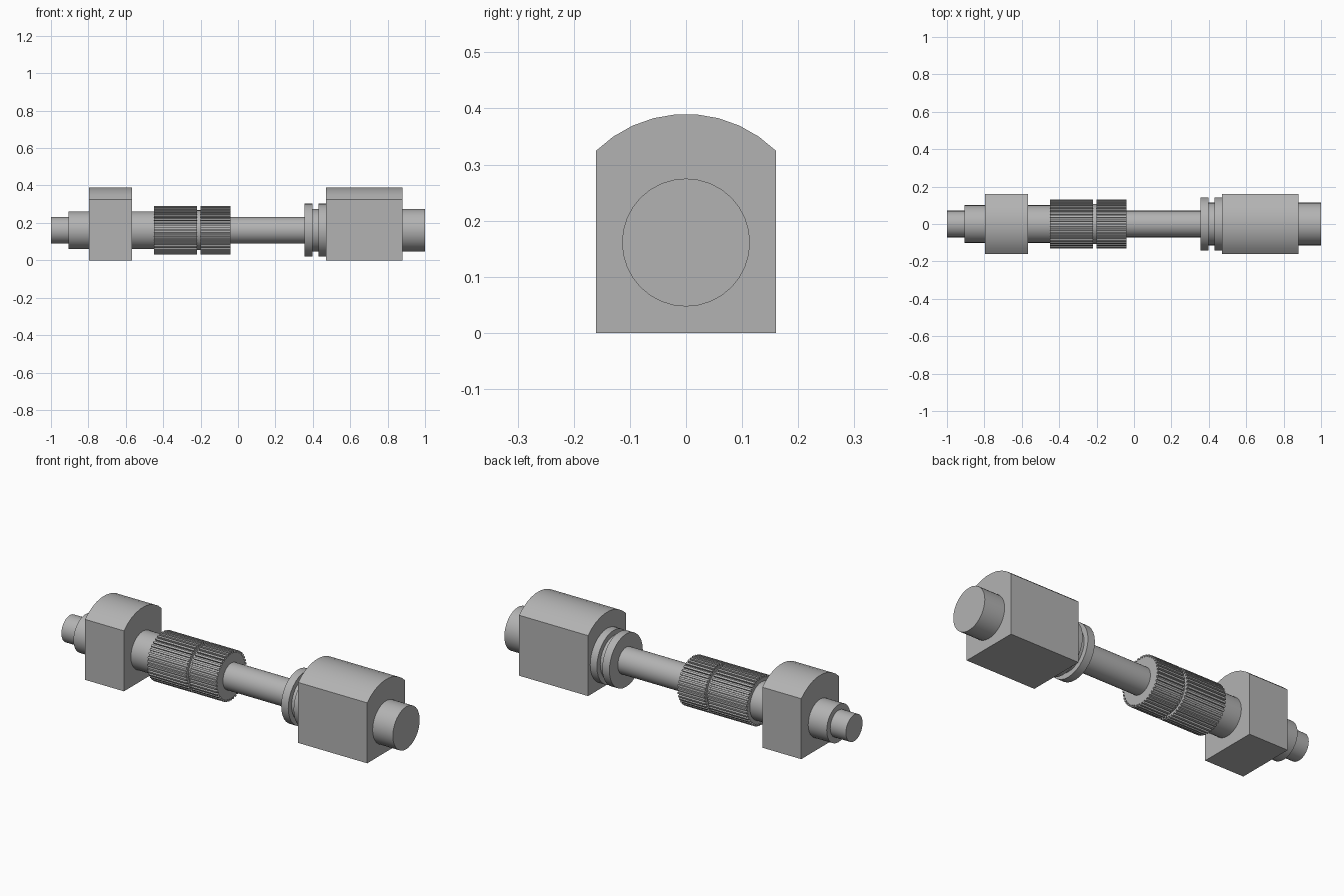
import bpy
import math

if "Cube" in bpy.data.objects:
    bpy.data.objects.remove(bpy.data.objects["Cube"], do_unlink=True)

AXIS = 0.161  # height of the shaft centre line

steel = bpy.data.materials.new("grey_steel")
steel.use_nodes = True
grey = (0.45, 0.45, 0.45, 1)
steel.diffuse_color = grey
steel.node_tree.nodes["Principled BSDF"].inputs["Base Color"].default_value = grey


def extrude_x(name, outline, x0, x1, smooth_angle=20):
    """Solid from a closed (y, z) outline swept from x0 to x1."""
    n = len(outline)
    verts = [(x, y, z) for x in (x0, x1) for y, z in outline]
    faces = [tuple(reversed(range(n))), tuple(range(n, 2 * n))]
    faces += [(i, (i + 1) % n, (i + 1) % n + n, i + n) for i in range(n)]
    mesh = bpy.data.meshes.new(name)
    mesh.from_pydata(verts, [], faces)
    mesh.materials.append(steel)
    obj = bpy.data.objects.new(name, mesh)
    bpy.context.collection.objects.link(obj)
    bpy.ops.object.select_all(action="DESELECT")
    obj.select_set(True)
    bpy.context.view_layer.objects.active = obj
    bpy.ops.object.shade_smooth_by_angle(angle=math.radians(smooth_angle))
    return obj


def polar(r, a):
    return (r * math.cos(a), AXIS + r * math.sin(a))


def cylinder(name, r, x0, x1, sides=32):
    ring = [polar(r, math.tau * i / sides) for i in range(sides)]
    extrude_x(name, ring, x0, x1)


def spline(name, r, root, x0, x1, teeth=40):
    # square teeth: two points on the tip, two at the root
    ring = []
    for i in range(teeth):
        for radius, part in ((r, -0.25), (r, 0.25), (root, 0.27), (root, 0.73)):
            ring.append(polar(radius, math.tau * (i + part) / teeth))
    extrude_x(name, ring, x0, x1, 5)


def bearing_block(name, x0, x1, half=0.16, r=0.229, steps=9):
    # flat base and sides under an arc centred on the shaft
    a0 = math.acos(half / r)
    arc = [polar(r, a0 + (math.pi - 2 * a0) * i / steps) for i in range(steps + 1)]
    extrude_x(name, [(-half, 0), (half, 0)] + arc, x0, x1)


# Stepped shaft
cylinder("shaft_tip", 0.071, -1.0, -0.9)
cylinder("shaft_journal", 0.101, -0.907, -0.44)
cylinder("shaft_middle", 0.071, -0.05, 0.36)
cylinder("shaft_end", 0.114, 0.87, 1.0)

# Splined sleeves with a narrow groove between
spline("long_spline", 0.13, 0.119, -0.45, -0.219)
cylinder("spline_groove", 0.107, -0.225, -0.195)
spline("short_spline", 0.13, 0.119, -0.2, -0.04)

# Double collar
cylinder("outer_collar", 0.142, 0.356, 0.398)
cylinder("collar_neck", 0.114, 0.39, 0.435)
cylinder("inner_collar", 0.142, 0.43, 0.475)

# Bearing blocks
bearing_block("small_bearing_block", -0.797, -0.566)
bearing_block("large_bearing_block", 0.47, 0.88)
